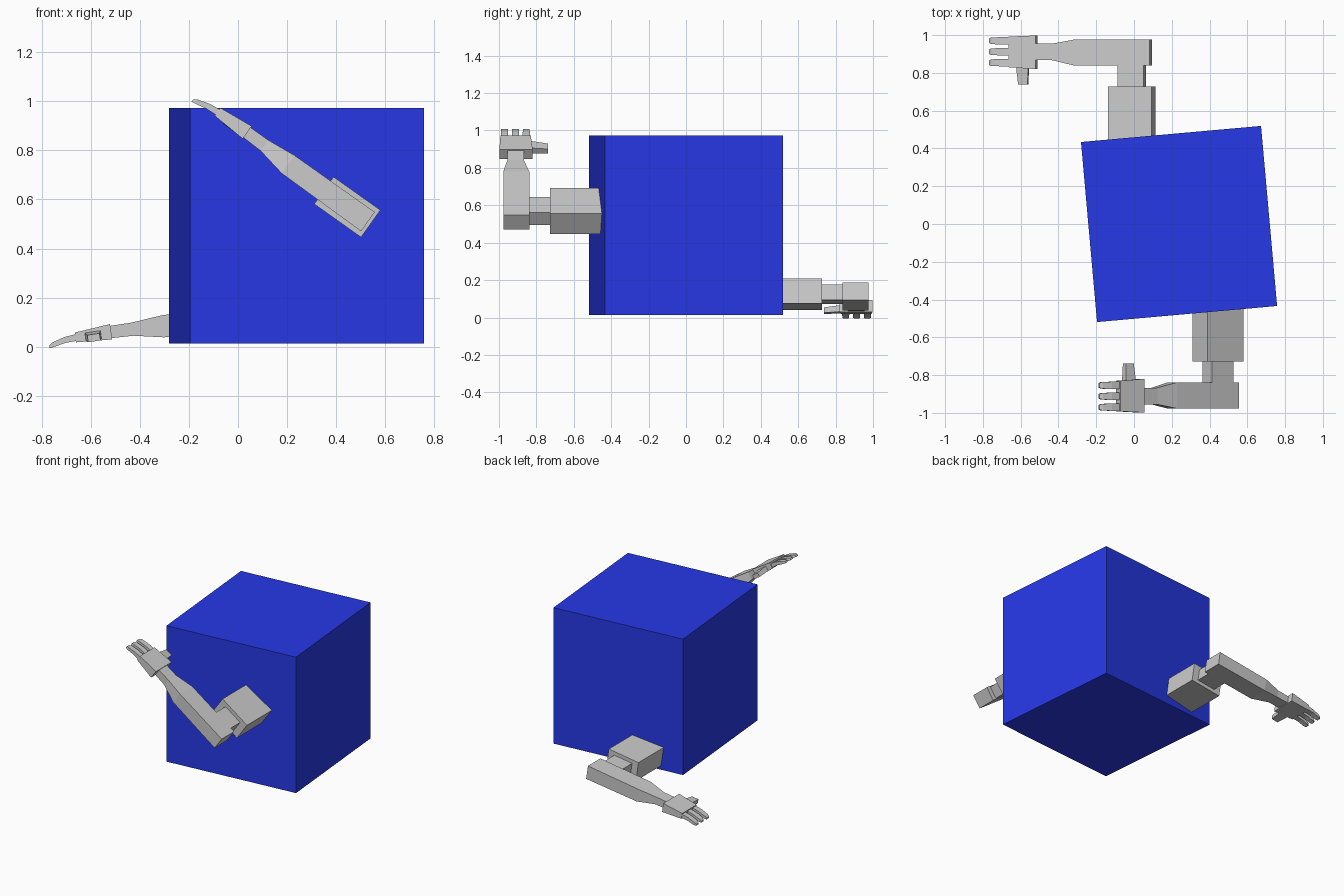
import bpy, bmesh
from math import radians, sin, cos
from mathutils import Vector

if "Cube" in bpy.data.objects:
    bpy.data.objects.remove(bpy.data.objects["Cube"])


def make_object(name, rings, place):
    """Skin a row of rectangular rings into a closed solid."""
    bm = bmesh.new()
    loops = [[bm.verts.new(place(*p)) for p in ring] for ring in rings]
    for a, b in zip(loops, loops[1:]):
        for i in range(4):
            j = (i + 1) % 4
            bm.faces.new((a[i], a[j], b[j], b[i]))
    bm.faces.new(loops[0])
    bm.faces.new(loops[-1])
    bmesh.ops.recalc_face_normals(bm, faces=bm.faces)
    mesh = bpy.data.meshes.new(name)
    bm.to_mesh(mesh)
    bm.free()
    ob = bpy.data.objects.new(name, mesh)
    bpy.context.collection.objects.link(ob)
    return ob


def along(sections):
    """Rings running along the arm: (u, w0, w1, v0, v1)."""
    return [[(u, w0, v0), (u, w1, v0), (u, w1, v1), (u, w0, v1)]
            for u, w0, w1, v0, v1 in sections]


def across(sections):
    """Rings running outward from the body: (w, u0, u1, v0, v1)."""
    return [[(u0, w, v0), (u1, w, v0), (u1, w, v1), (u0, w, v1)]
            for w, u0, u1, v0, v1 in sections]


def build_arm(prefix, side, x, z, degrees):
    # u points to the hand, w away from the body, v is the arm's thickness
    a = radians(degrees)
    u_dir = Vector((-cos(a), 0, sin(a)))
    v_dir = Vector((sin(a), 0, cos(a)))
    w_dir = Vector((0, side, 0))
    origin = Vector((x, 0, z))

    def place(u, w, v):
        return origin + u_dir * u + w_dir * w + v_dir * v

    # Shoulder block and upper arm
    make_object(prefix + "_shoulder",
                across([(0.42, -.117, .117, -.068, .068),
                        (0.728, -.117, .117, -.068, .068)]), place)
    make_object(prefix + "_upper_arm",
                across([(0.72, -.07, .07, -.042, .042),
                        (0.845, -.07, .07, -.042, .042)]), place)
    # Forearm narrowing to the wrist
    make_object(prefix + "_forearm",
                along([(-.103, .838, .977, -.048, .048),
                       (.297, .838, .977, -.043, .047),
                       (.42, .867, .955, -.018, .036),
                       (.52, .867, .955, -.014, .036)]), place)
    # Palm
    make_object(prefix + "_palm",
                along([(.508, .82, .998, -.02, .043),
                       (.655, .83, .992, -.01, .03)]), place)
    # Three curled fingers
    for i in range(3):
        c = .854 + i * .058
        make_object("%s_finger_%d" % (prefix, i + 1),
                    along([(.645, c - .019, c + .019, -.004, .024),
                           (.70, c - .019, c + .019, -.006, .018),
                           (.75, c - .018, c + .018, -.016, .004),
                           (.765, c - .012, c + .012, -.018, -.006)]), place)
    # Thumb pointing back toward the body
    make_object(prefix + "_thumb",
                across([(.83, .55, .615, -.012, .023),
                        (.738, .556, .606, -.017, .012)]), place)


# Cube body, turned slightly
bpy.ops.mesh.primitive_cube_add(size=1, location=(.2385, 0, .493),
                                rotation=(0, 0, radians(5.1)))
body = bpy.context.object
body.name = "cube_body"
body.scale = (.957, .957, .96)
blue = bpy.data.materials.new("blue")
blue.diffuse_color = (.02, .04, .8, 1)
blue.use_nodes = True
blue.node_tree.nodes["Principled BSDF"].inputs["Base Color"].default_value = blue.diffuse_color
body.data.materials.append(blue)

# Same arm on both sides, swung to different angles
build_arm("front_arm", -1, .445, .569, 35.4)
build_arm("back_arm", 1, -.0125, .125, -8.5)
